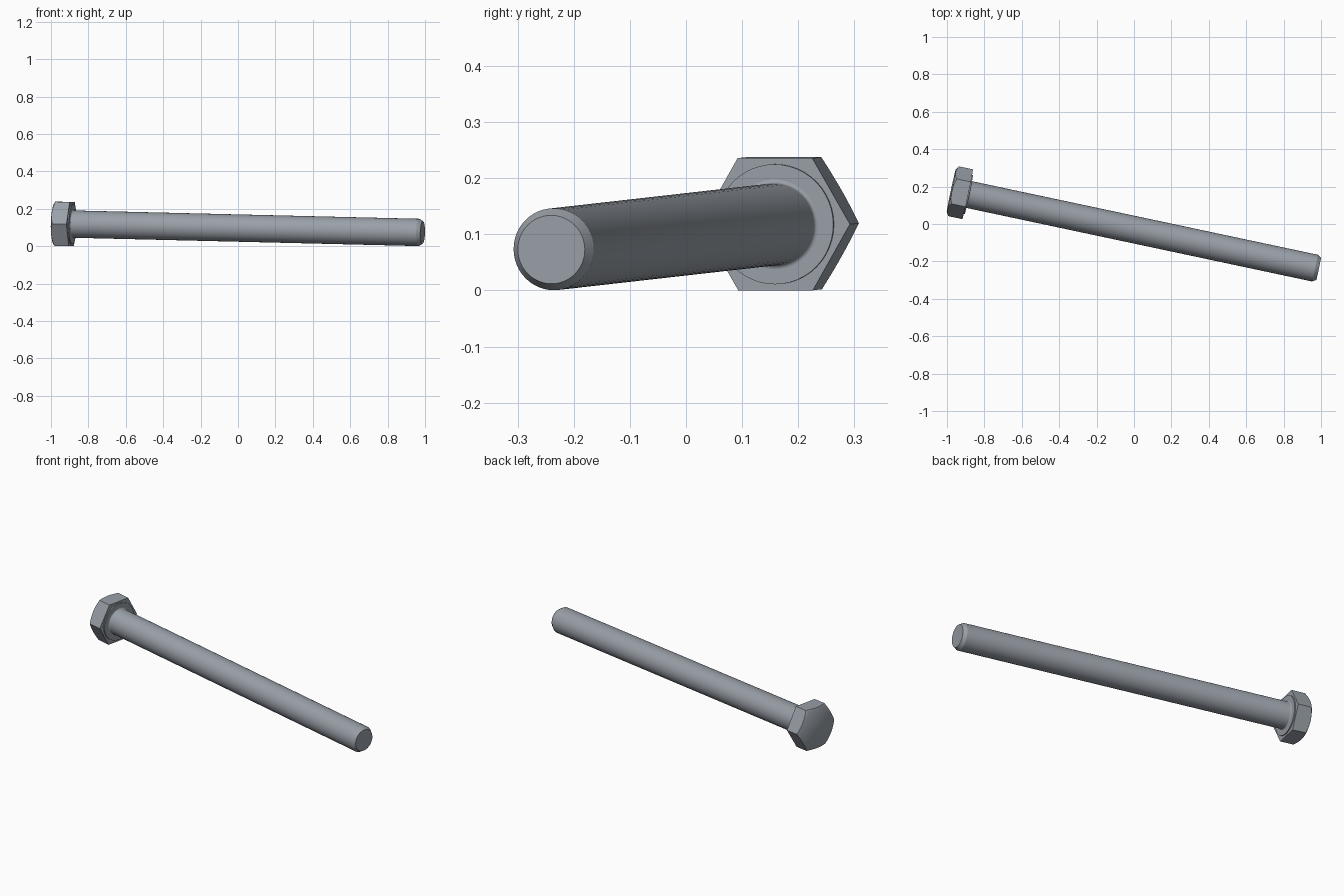
import bpy, bmesh
from math import cos, sin, pi, radians, tan
from mathutils import Vector, Matrix

cube = bpy.data.objects.get("Cube")
if cube:
    bpy.data.objects.remove(cube, do_unlink=True)

steel = bpy.data.materials.new("grey_steel")
steel.use_nodes = True
COLOUR = (0.32, 0.35, 0.39, 1)
steel.diffuse_color = COLOUR
steel.node_tree.nodes["Principled BSDF"].inputs["Base Color"].default_value = COLOUR

# Bolt frame: local z runs along the shank, local x is horizontal
SEAT = Vector((-0.884, 0.158, 0.118))
TIP = Vector((0.987, -0.24, 0.073))
axis = (TIP - SEAT).normalized()
across = axis.cross(Vector((0, 0, 1))).normalized()
FRAME = Matrix.Translation(SEAT) @ Matrix((across, axis.cross(across), axis)).transposed().to_4x4()
LENGTH = (TIP - SEAT).length
SEGMENTS = 48


def loft(name, rings, angle):
    """Join rings of local points into a closed, capped solid."""
    bm = bmesh.new()
    loops = [[bm.verts.new(p) for p in ring] for ring in rings]
    for a, b in zip(loops, loops[1:]):
        for i in range(SEGMENTS):
            j = (i + 1) % SEGMENTS
            bm.faces.new((a[i], a[j], b[j], b[i]))
    bm.faces.new(loops[0])
    bm.faces.new(loops[-1])
    bmesh.ops.recalc_face_normals(bm, faces=bm.faces)
    mesh = bpy.data.meshes.new(name)
    bm.to_mesh(mesh)
    bm.free()
    mesh.materials.append(steel)
    obj = bpy.data.objects.new(name, mesh)
    obj.matrix_world = FRAME
    bpy.context.collection.objects.link(obj)
    bpy.ops.object.select_all(action='DESELECT')
    obj.select_set(True)
    bpy.context.view_layer.objects.active = obj
    bpy.ops.object.shade_smooth_by_angle(angle=radians(angle))
    return obj


def circle(r, z):
    turn = 2 * pi / SEGMENTS
    return [(r * cos(i * turn), r * sin(i * turn), z) for i in range(SEGMENTS)]


# Hexagonal head with a conical chamfer cut around its crown
APOTHEM, CROWN_R, THICK = 0.1178, 0.116, 0.095


def hexagon(height):
    ring = []
    for i in range(SEGMENTS):
        a = 2 * pi * i / SEGMENTS
        r = APOTHEM / cos(a % (pi / 3) - pi / 6)
        ring.append((r * cos(a), r * sin(a), height(r)))
    return ring


loft("hex_head", [
    hexagon(lambda r: -0.005),
    hexagon(lambda r: -THICK + (r - CROWN_R) * tan(radians(32))),
    circle(CROWN_R, -THICK),
], 35)

# Raised bearing face under the head
loft("washer_face", [circle(0.107, -0.01), circle(0.107, 0.001)], 30)

# Shank with a small root fillet and a chamfered tip
R = 0.073
fillet = [(R + 0.007 * (1 - sin(t * pi / 8)), 0.008 - 0.007 * cos(t * pi / 8))
          for t in range(5)]
profile = [(R + 0.007, -0.008)] + fillet + [(R, LENGTH - 0.02), (0.061, LENGTH)]
loft("shank", [circle(r, z) for r, z in profile], 28)
